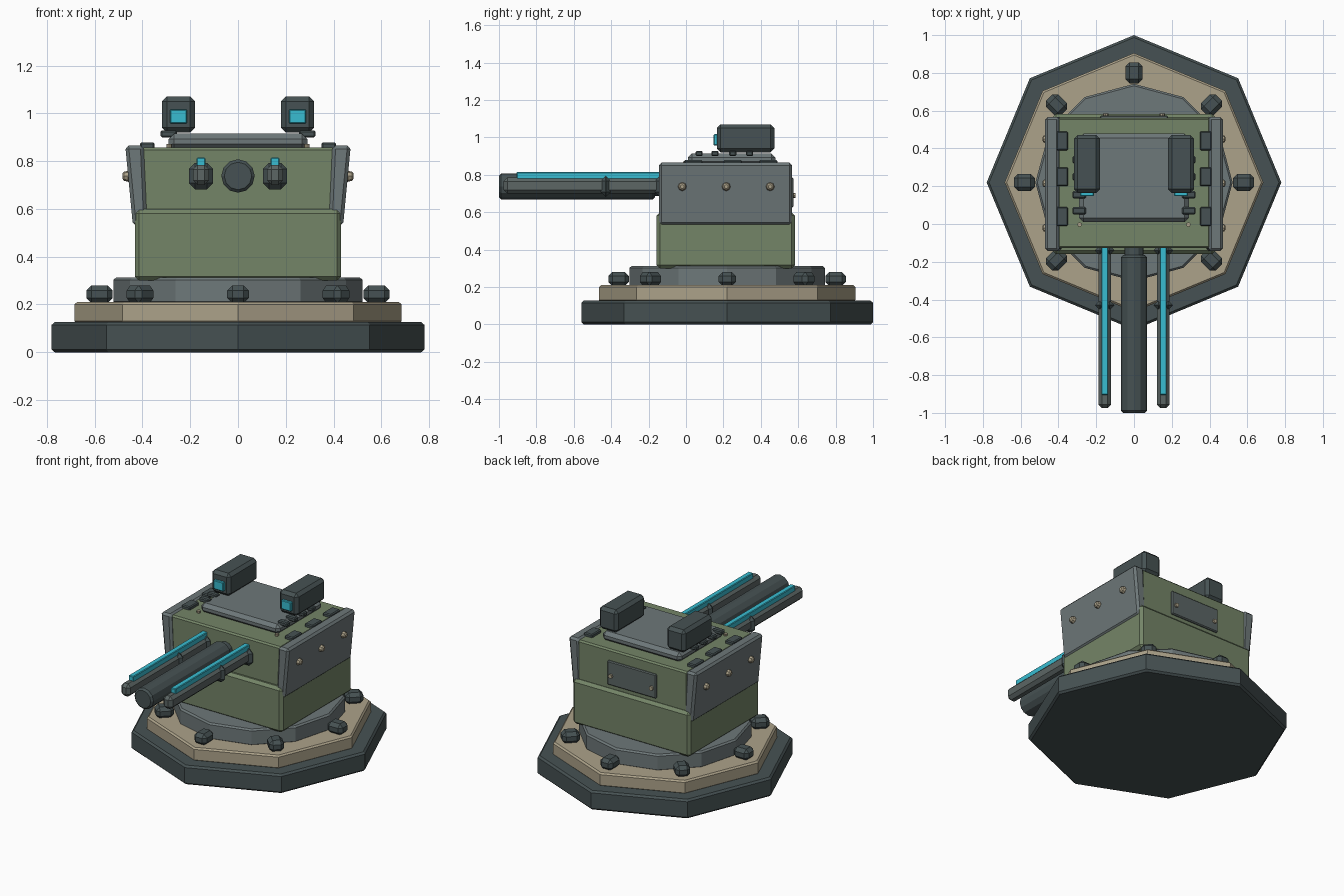
import bpy, bmesh, math
from mathutils import Matrix

if "Cube" in bpy.data.objects:
    bpy.data.objects.remove(bpy.data.objects["Cube"])

CY = 0.22  # centre of the turret in y


def material(name, srgb):
    m = bpy.data.materials.new(name)
    m.diffuse_color = [((c + 0.055) / 1.055) ** 2.4 for c in srgb] + [1]
    m.use_nodes = True
    m.node_tree.nodes["Principled BSDF"].inputs["Base Color"].default_value = m.diffuse_color
    return m


DARK = material("dark_steel", (0.275, 0.32, 0.325))
GREY = material("plate_grey", (0.43, 0.47, 0.475))
GUN = material("gun_grey", (0.36, 0.40, 0.395))
GREEN = material("hull_green", (0.455, 0.52, 0.405))
TAN = material("sand", (0.675, 0.635, 0.54))
CYAN = material("cyan_glow", (0.22, 0.74, 0.82))


def finish(bm, name, mat, bevel):
    bmesh.ops.recalc_face_normals(bm, faces=bm.faces)
    me = bpy.data.meshes.new(name)
    bm.to_mesh(me)
    bm.free()
    me.materials.append(mat)
    ob = bpy.data.objects.new(name, me)
    bpy.context.collection.objects.link(ob)
    if bevel:
        b = ob.modifiers.new("bevel", "BEVEL")
        b.width, b.segments, b.limit_method = bevel, 1, 'ANGLE'
        b.angle_limit = math.radians(50)
    return ob


def box(name, x, y, z, mat, bevel=0.0, turn=0.0, centre=None):
    """Box from (min, max) ranges, optionally turned about z."""
    mid = [(a + b) / 2 for a, b in (x, y, z)]
    size = [b - a for a, b in (x, y, z)]
    bm = bmesh.new()
    bmesh.ops.create_cube(bm, size=1, matrix=Matrix.Diagonal((*size, 1)))
    ob = finish(bm, name, mat, bevel)
    ob.location = centre or mid
    ob.rotation_euler.z = turn
    return ob


def cylinder(name, r, depth, loc, sides, mat, bevel=0.0, axis='Z', r2=None):
    bm = bmesh.new()
    bmesh.ops.create_cone(bm, cap_ends=True, segments=sides, radius1=r,
                          radius2=r if r2 is None else r2, depth=depth)
    ob = finish(bm, name, mat, bevel)
    ob.location = loc
    ob.rotation_euler = {'Z': (0, 0, 0), 'Y': (-math.pi / 2, 0, 0),
                         'X': (0, math.pi / 2, 0), '-X': (0, -math.pi / 2, 0)}[axis]
    return ob


def extrude_y(name, profile, y0, y1, mat, bevel):
    """Extrude an (x, z) outline along y."""
    bm = bmesh.new()
    face = bm.faces.new([bm.verts.new((x, y0, z)) for x, z in profile])
    out = bmesh.ops.extrude_face_region(bm, geom=[face])
    verts = [v for v in out["geom"] if isinstance(v, bmesh.types.BMVert)]
    bmesh.ops.translate(bm, verts=verts, vec=(0, y1 - y0, 0))
    return finish(bm, name, mat, bevel)


# Stepped base
cylinder("base_slab", 0.78, 0.127, (0, CY, 0.0635), 8, DARK, 0.012)
cylinder("base_step", 0.685, 0.09, (0, CY, 0.165), 8, TAN, 0.01)
cylinder("turning_ring", 0.522, 0.11, (0, CY, 0.257), 12, GREY, 0.01)

# Base bolts
for i in range(8):
    a = i * math.pi / 4
    box("base_bolt", (-0.055, 0.055), (-0.046, 0.046), (0, 0.075), DARK, 0.022, a,
        (0.58 * math.cos(a), CY + 0.58 * math.sin(a), 0.243))

# Hull
box("lower_hull", (-0.432, 0.432), (-0.158, 0.583), (0.30, 0.60), GREEN, 0.018)
box("upper_hull", (-0.405, 0.405), (-0.128, 0.562), (0.58, 0.857), GREEN, 0.01)

# Roof plate
box("roof_plate", (-0.29, 0.29), (0.01, 0.478), (0.85, 0.915), GREY, 0.022)

# Rear access panel with rivets
box("rear_panel", (-0.18, 0.18), (0.555, 0.574), (0.625, 0.785), GUN, 0.006)

for s in (-1, 1):
    # Leaning armour plate
    extrude_y("side_armour", [(s * 0.38, 0.53), (s * 0.44, 0.53),
                              (s * 0.472, 0.865), (s * 0.395, 0.865)],
              -0.144, 0.567, GREY, 0.014)
    for y in (-0.02, 0.215, 0.45):
        cylinder("armour_rivet", 0.025, 0.03, (s * 0.469, y, 0.737), 8, TAN, 0.006,
                 'X' if s > 0 else '-X', 0.017)
    # Roof edge blocks
    for y in (0.44, 0.25, 0.04):
        box("roof_block", (s * 0.38 - 0.031, s * 0.38 + 0.031),
            (y - 0.05, y + 0.05), (0.85, 0.878), DARK, 0.006)
    # Roof clips and rivets
    for y in (0.07, 0.155, 0.25, 0.34):
        box("roof_clip", (s * 0.29 - 0.035, s * 0.29 + 0.035),
            (y - 0.019, y + 0.019), (0.90, 0.928), DARK, 0.006)
    cylinder("roof_rivet", 0.012, 0.016, (s * 0.288, -0.003, 0.863), 8, TAN)
    cylinder("panel_rivet", 0.014, 0.016, (s * 0.15, 0.578, 0.69), 8, TAN, axis='Y')

    # Sensor pod with glowing lens
    box("sensor_pod", (s * 0.249 - 0.069, s * 0.249 + 0.069),
        (0.165, 0.472), (0.92, 1.07), DARK, 0.02)
    box("sensor_lens", (s * 0.249 - 0.036, s * 0.249 + 0.036),
        (0.148, 0.18), (0.957, 1.017), CYAN, 0.004)

    # Side gun with collars and glowing rail
    x = s * 0.155
    box("side_barrel", (x - 0.034, x + 0.034), (-0.975, -0.10), (0.70, 0.785), GUN, 0.02)
    for y in (-0.43, -0.14):
        box("barrel_collar", (x - 0.051, x + 0.051), (y - 0.027, y + 0.027),
            (0.682, 0.793), DARK, 0.026)
    box("glow_rail", (x - 0.018, x + 0.018), (-0.905, -0.12), (0.775, 0.815), CYAN, 0.004)

# Main gun
cylinder("main_barrel", 0.07, 0.835, (0, -0.5825, 0.738), 12, DARK, 0.012, 'Y')
cylinder("main_gun_root", 0.05, 0.1, (0, -0.14, 0.738), 12, DARK, 0, 'Y')
